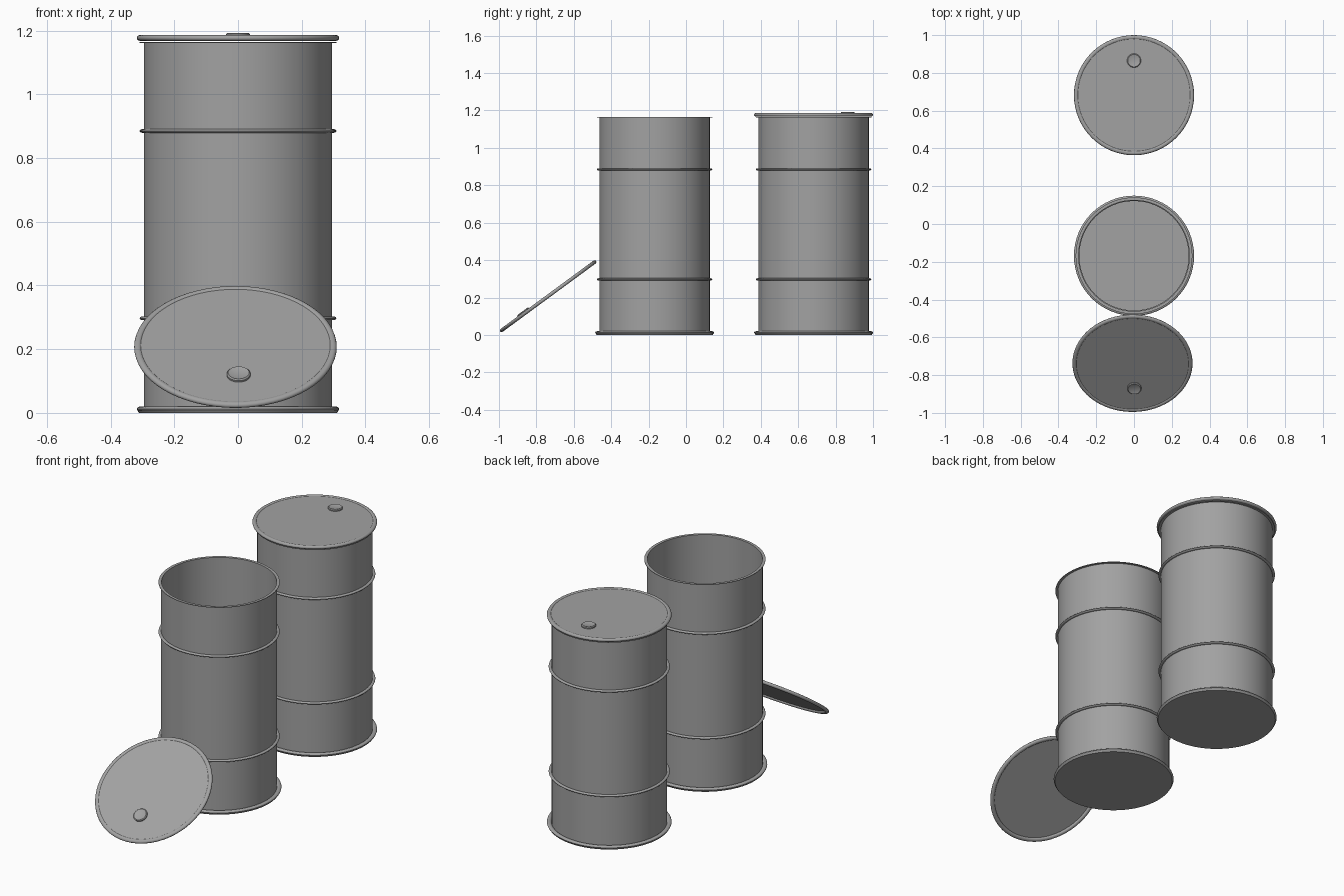
import bpy
import math

old = bpy.data.objects.get("Cube")
if old:
    bpy.data.objects.remove(old, do_unlink=True)

SIDES = 64
WALL, RIM, BAND = 0.2955, 0.318, 0.309
HEIGHT = 1.165

steel = bpy.data.materials.new("grey_steel")
steel.use_nodes = True
steel.diffuse_color = (0.36, 0.36, 0.36, 1)
steel.node_tree.nodes["Principled BSDF"].inputs["Base Color"].default_value = (0.36, 0.36, 0.36, 1)


def lathe(name, profile, closed=False):
    """Turn an (r, z) profile about z; points at r = 0 become poles."""
    verts, faces, rows = [], [], []
    for r, z in profile:
        count = SIDES if r > 0 else 1
        rows.append([len(verts) + i for i in range(count)])
        for i in range(count):
            a = 2 * math.pi * i / SIDES
            verts.append((r * math.cos(a), r * math.sin(a), z))
    pairs = list(zip(rows, rows[1:]))
    if closed:
        pairs.append((rows[-1], rows[0]))
    for low, high in pairs:
        for i in range(SIDES):
            j = (i + 1) % SIDES
            quad = [low[i % len(low)], low[j % len(low)], high[j % len(high)], high[i % len(high)]]
            faces.append(list(dict.fromkeys(quad)))
    mesh = bpy.data.meshes.new(name)
    mesh.from_pydata(verts, [], faces)
    mesh.materials.append(steel)
    obj = bpy.data.objects.new(name, mesh)
    bpy.context.collection.objects.link(obj)
    bpy.ops.object.select_all(action='DESELECT')
    obj.select_set(True)
    bpy.context.view_layer.objects.active = obj
    bpy.ops.object.shade_smooth_by_angle(angle=math.radians(40))
    return obj


def ring(name, inner, outer, z, half, parent):
    """Rounded hoop with an elliptical section."""
    mid, wide = (inner + outer) / 2, (outer - inner) / 2
    steps = [2 * math.pi * k / 12 for k in range(12)]
    obj = lathe(name, [(mid + wide * math.cos(t), z + half * math.sin(t)) for t in steps], True)
    obj.parent = parent
    return obj


def drum(name, y):
    """Open-topped shell with floor, flat lip, two hoops and a foot rim."""
    inner = WALL - 0.002
    shell = lathe(name + "_shell", [
        (0, 0.004), (WALL, 0.004), (WALL, HEIGHT - 0.003), (0.309, HEIGHT - 0.003),
        (0.309, HEIGHT), (inner, HEIGHT), (inner, 0.012), (0, 0.012)])
    ring(name + "_foot_rim", WALL - 0.001, RIM, 0.012, 0.008, shell)
    # Flat underside reaching out to the rim
    base = lathe(name + "_base", [(0, 0), (0.311, 0), (0.315, 0.006), (0, 0.006)])
    base.parent = shell
    for level, z in (("lower", 0.297), ("upper", 0.885)):
        ring(f"{name}_{level}_hoop", WALL - 0.006, BAND, z, 0.006, shell)
    shell.location.y = y
    return shell


def lid(name, bung_x, bung_y):
    """Thin panel in a rolled rim, with a small filler cap on top."""
    panel = lathe(name + "_panel", [(0, 0.001), (0.3, 0.001), (0.3, 0.006), (0, 0.006)])
    ring(name + "_rolled_rim", WALL - 0.001, RIM, 0, 0.0095, panel)
    cap = lathe(name + "_filler_cap", [
        (0.037, 0.005), (0.037, 0.012), (0.033, 0.016), (0.029, 0.014), (0, 0.014)])
    cap.location = (bung_x, bung_y, 0)
    cap.parent = panel
    return panel


# Closed drum at the back
drum("closed_drum", 0.682)
fitted = lid("fitted_lid", 0, 0.183)
fitted.location = (0, 0.682, 1.177)

# Open drum in the middle with its lid leaning in front
drum("open_drum", -0.168)
leaning = lid("leaning_lid", 0.01, -0.158)
leaning.location = (-0.008, -0.737, 0.207)
leaning.rotation_euler.x = math.radians(36.3)
